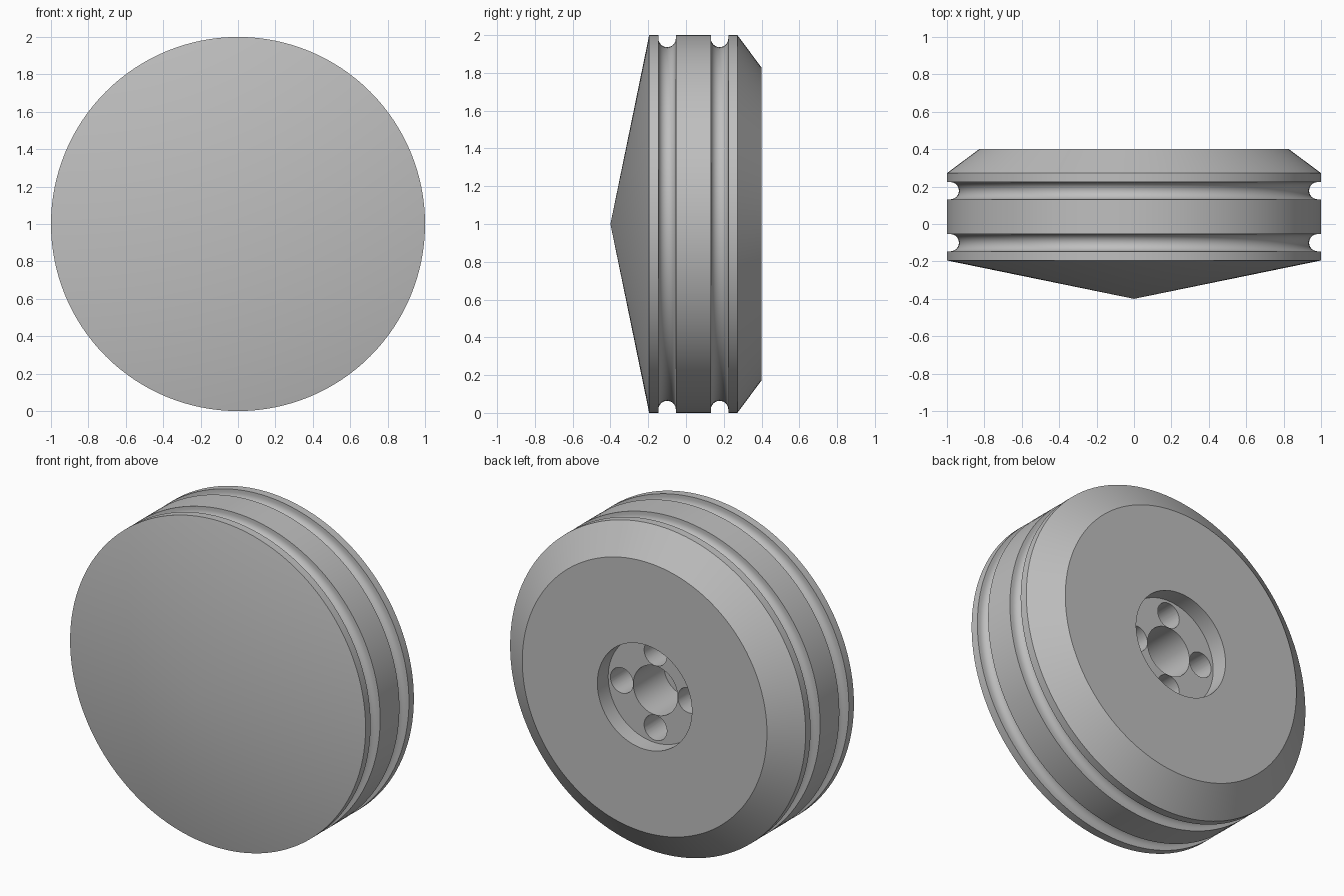
import bpy, bmesh
from math import pi, sin, cos, radians
from mathutils import Matrix, Vector

cube = bpy.data.objects.get("Cube")
if cube:
    bpy.data.objects.remove(cube)

SEGMENTS = 128
CENTRE = Vector((0, 0, 1))

grey = bpy.data.materials.new("plain_grey")
grey.use_nodes = True
colour = (0.52, 0.52, 0.52, 1)
grey.diffuse_color = colour
grey.node_tree.nodes["Principled BSDF"].inputs["Base Color"].default_value = colour


def groove(y, half=0.046, depth=0.064, steps=12):
    """Round-bottomed groove in the rim, as (radius, y) points."""
    floor = 1 - depth + half
    arc = [(floor - half * sin(pi * i / steps), y - half * cos(pi * i / steps))
           for i in range(steps + 1)]
    return [(1, y - half)] + arc + [(1, y + half)]


def lathe(name, profile):
    """Revolve (radius, y) points around the y axis; end points lie on the axis."""
    bm = bmesh.new()
    rings = []
    for r, y in profile:
        if r == 0:
            rings.append([bm.verts.new(CENTRE + Vector((0, y, 0)))] * SEGMENTS)
        else:
            angles = [2 * pi * i / SEGMENTS for i in range(SEGMENTS)]
            rings.append([bm.verts.new(CENTRE + Vector((r * cos(a), y, r * sin(a))))
                          for a in angles])
    for a, b in zip(rings, rings[1:]):
        for i in range(SEGMENTS):
            j = (i + 1) % SEGMENTS
            corners = list(dict.fromkeys((a[i], a[j], b[j], b[i])))
            bm.faces.new(corners)
    bmesh.ops.recalc_face_normals(bm, faces=bm.faces)
    mesh = bpy.data.meshes.new(name)
    bm.to_mesh(mesh)
    bm.free()
    obj = bpy.data.objects.new(name, mesh)
    bpy.context.collection.objects.link(obj)
    mesh.materials.append(grey)
    return obj


# Disc: cone front, two rim grooves, chamfered back, stepped hub recess
profile = [(0, -0.4), (1, -0.195)]
profile += groove(-0.1) + groove(0.178)
profile += [(1, 0.272), (0.828, 0.4), (0.32, 0.4), (0.32, 0.295),
            (0.15, 0.295), (0.15, 0), (0, 0)]
disc = lathe("grooved_disc", profile)

# Four bolt holes around the centre bore
bm = bmesh.new()
for i in range(4):
    a = i * pi / 2
    spot = CENTRE + Vector((0.228 * cos(a), 0.17, 0.228 * sin(a)))
    bmesh.ops.create_cone(bm, cap_ends=True, segments=48, radius1=0.077, radius2=0.077,
                          depth=0.34,
                          matrix=Matrix.Translation(spot) @ Matrix.Rotation(pi / 2, 4, "X"))
mesh = bpy.data.meshes.new("bolt_hole_cutter")
bm.to_mesh(mesh)
bm.free()
mesh.materials.append(grey)
cutter = bpy.data.objects.new("bolt_hole_cutter", mesh)
bpy.context.collection.objects.link(cutter)

cut = disc.modifiers.new("bolt_holes", "BOOLEAN")
cut.operation = "DIFFERENCE"
cut.solver = "EXACT"
cut.object = cutter
bpy.ops.object.select_all(action="DESELECT")
disc.select_set(True)
bpy.context.view_layer.objects.active = disc
bpy.ops.object.modifier_apply(modifier=cut.name)
bpy.data.objects.remove(cutter)

# Smooth round surfaces, sharp rims
bpy.ops.object.shade_smooth_by_angle(angle=radians(20))
